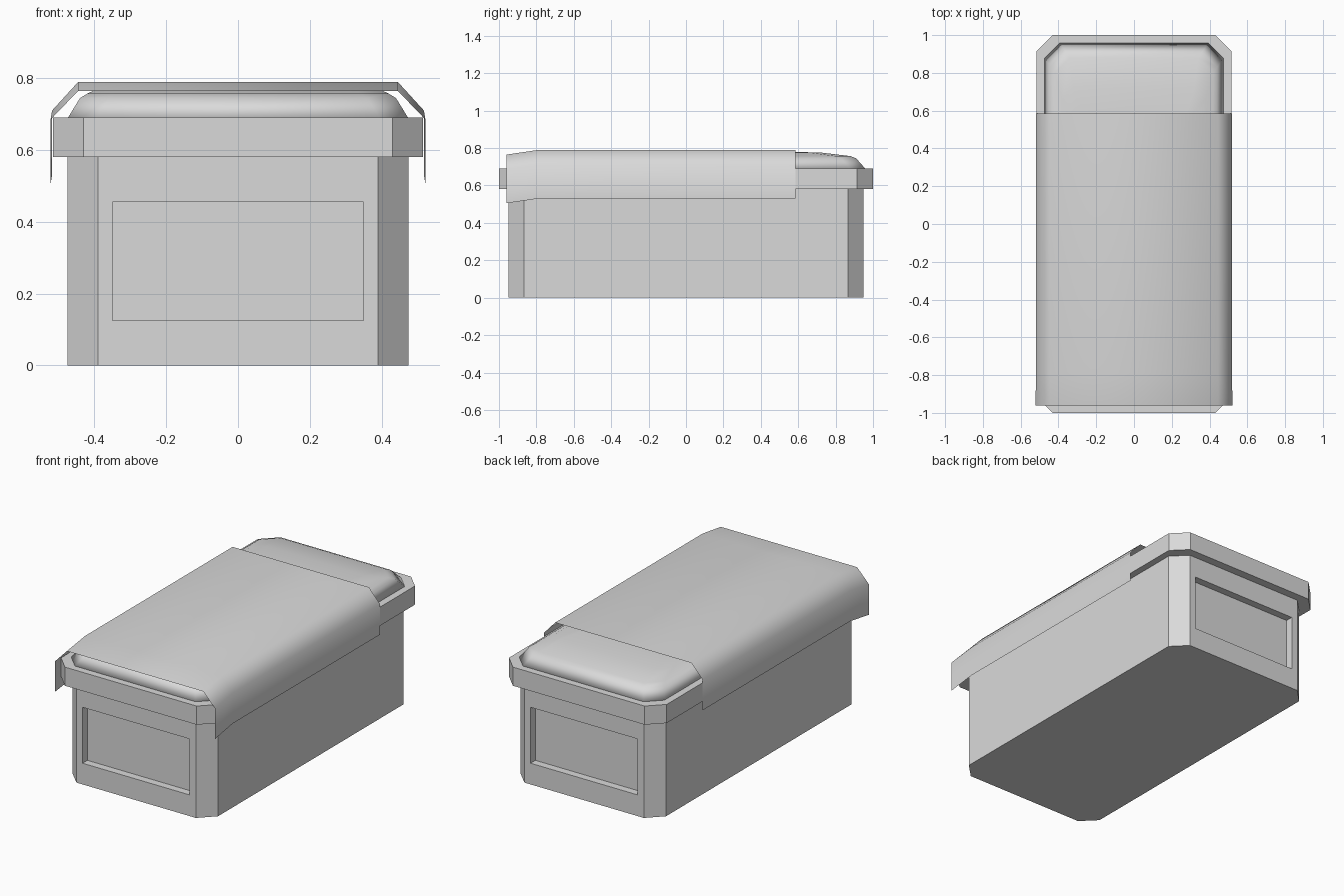
import bpy
import bmesh

cube = bpy.data.objects.get("Cube")
if cube:
    bpy.data.objects.remove(cube, do_unlink=True)

grey = bpy.data.materials.new("light_grey")
grey.use_nodes = True
colour = (0.7, 0.7, 0.7, 1)
grey.diffuse_color = colour
grey.node_tree.nodes["Principled BSDF"].inputs["Base Color"].default_value = colour


def finish(bm, name, smooth=False):
    mesh = bpy.data.meshes.new(name)
    bm.to_mesh(mesh)
    bm.free()
    mesh.materials.append(grey)
    for poly in mesh.polygons:
        poly.use_smooth = smooth
    obj = bpy.data.objects.new(name, mesh)
    bpy.context.collection.objects.link(obj)
    return obj


def chamfered_ring(bm, x, y, z, cut):
    """Rectangle with cut corners, counter-clockwise from above."""
    pts = [(x, -y + cut), (x, y - cut), (x - cut, y), (-x + cut, y),
           (-x, y - cut), (-x, -y + cut), (-x + cut, -y), (x - cut, -y)]
    return [bm.verts.new((px, py, z)) for px, py in pts]


def loft(rings):
    """Closed solid through a stack of (x, y, z, cut) rings."""
    bm = bmesh.new()
    loops = [chamfered_ring(bm, *r) for r in rings]
    for low, high in zip(loops, loops[1:]):
        for i in range(len(low)):
            j = (i + 1) % len(low)
            bm.faces.new((low[i], low[j], high[j], high[i]))
    bm.faces.new(loops[0][::-1])
    bm.faces.new(loops[-1])
    bm.normal_update()
    return bm


# Box body with a recessed panel in each end
bm = loft([(0.475, 0.95, 0, 0.085), (0.475, 0.95, 0.58, 0.085)])
ends = [f for f in bm.faces if abs(f.normal.y) > 0.99]
for face in ends:
    inward = -face.normal.copy()
    bmesh.ops.inset_individual(bm, faces=[face], thickness=0.08)
    for v in face.verts:
        v.co.x = 0.35 if v.co.x > 0 else -0.35
        v.co.z = 0.455 if v.co.z > 0.29 else 0.125
    panel = bmesh.ops.extrude_discrete_faces(bm, faces=[face])["faces"][0]
    bmesh.ops.translate(bm, verts=panel.verts[:], vec=inward * 0.045)
finish(bm, "box_body")

# Lid rim
finish(loft([(0.515, 1.0, 0.58, 0.085), (0.515, 1.0, 0.69, 0.085)]), "lid_rim")

# Domed lid top, softly rounded
dome = loft([(0.475, 0.96, 0.688, 0.08), (0.44, 0.91, 0.745, 0.08),
             (0.42, 0.88, 0.757, 0.08), (0.38, 0.72, 0.776, 0.06),
             (0.32, 0.55, 0.78, 0.05)])
finish(dome, "lid_dome", smooth=True)

# Thin cloth over the lid, drooping at the front end
bm = bmesh.new()
rows = []
for y, drop, half in [(-0.96, -0.025, 0.522), (-0.79, 0, 0.518), (0.585, 0, 0.518)]:
    side = [(half, 0.53), (half, 0.71), (0.445, 0.79)]
    profile = side + [(-x, z) for x, z in reversed(side)]
    rows.append([bm.verts.new((x, y, z + drop)) for x, z in profile])
for a, b in zip(rows, rows[1:]):
    for i in range(len(a) - 1):
        bm.faces.new((a[i], b[i], b[i + 1], a[i + 1]))
finish(bm, "cloth_cover", smooth=True)
